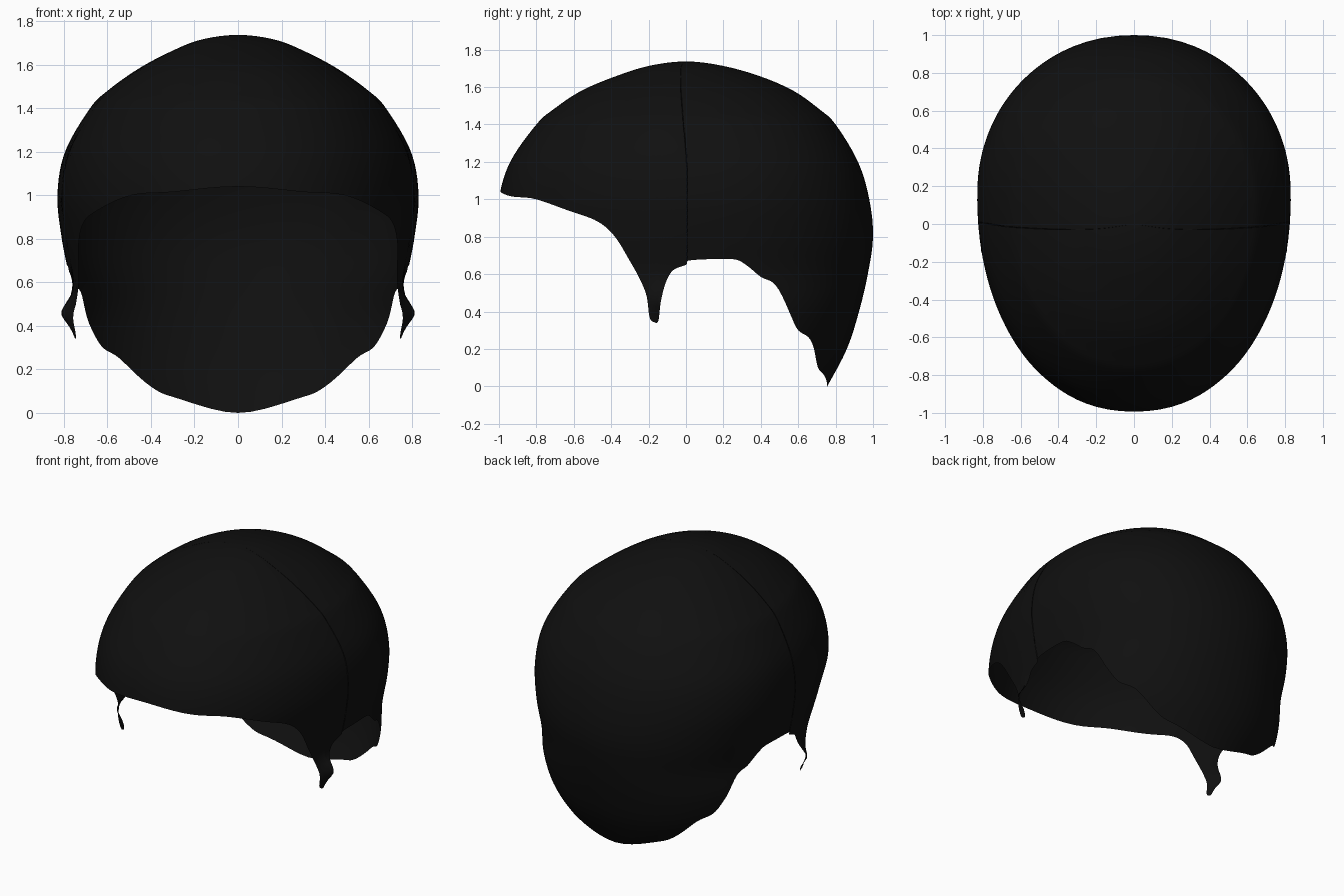
import bpy, bmesh, math

if "Cube" in bpy.data.objects:
    bpy.data.objects.remove(bpy.data.objects["Cube"])

# Profile rows: height, front y, back y, half width, centre y
ROWS = [
    (0.00, -1.00, 0.755, 0.56, 0.15), (0.20, -1.00, 0.86, 0.72, 0.15),
    (0.40, -1.00, 0.925, 0.78, 0.15), (0.60, -1.00, 0.972, 0.775, 0.15),
    (0.80, -1.00, 1.00, 0.81, 0.15), (1.00, -1.00, 0.98, 0.83, 0.15),
    (1.20, -0.94, 0.92, 0.795, 0.14), (1.40, -0.80, 0.80, 0.68, 0.10),
    (1.48, -0.71, 0.715, 0.60, 0.08), (1.58, -0.56, 0.575, 0.46, 0.05),
    (1.66, -0.37, 0.39, 0.31, 0.02), (1.715, -0.19, 0.19, 0.17, 0.0),
    (1.737, 0, 0, 0, 0)]
# Hairline seen from the side: y, z
HEM = [(-1, 1.04), (-.93, 1.015), (-.8, 1.0), (-.6, .93), (-.47, .88), (-.38, .8),
       (-.3, .67), (-.245, .57), (-.21, .48), (-.195, .37), (-.17, .343), (-.148, .35),
       (-.135, .45), (-.11, .55), (-.07, .62), (0, .65), (.03, .675), (.25, .68),
       (.32, .65), (.4, .585), (.48, .54), (.56, .38), (.6, .3), (.665, .25),
       (.7, .12), (.73, .07), (.76, 0)]
STEPS, SUB, EXP = 48, 5, 2 / 2.1


def spline(pts, t, before, after):
    """Catmull-Rom through tuples, t counted in points."""
    i = max(0, min(int(t), len(pts) - 2))
    u = t - i
    ext = [before] + pts + [after]
    return [0.5 * (2 * b + (c - a) * u + (2 * a - 5 * b + 4 * c - d) * u * u
                   + (3 * b - a - 3 * c + d) * u ** 3)
            for a, b, c, d in zip(*ext[i:i + 4])]


def row(t):
    return spline(ROWS, t, (-.2, -1, .64, .36, .15), (1.715, .19, -.19, -.17, 0))


def row_index(z):
    lo, hi = 0.0, len(ROWS) - 1.0
    for _ in range(30):
        mid = (lo + hi) / 2
        lo, hi = (mid, hi) if row(mid)[0] < z else (lo, mid)
    return lo


def hem_angle(y, z):
    _, f, b, w, c = row(row_index(z))
    k = (y - c) / (b - c) if y > c else (y - c) / (c - f)
    k = max(-1, min(1, k))
    return math.acos(math.copysign(abs(k) ** (1 / EXP), k))


def point(phi, t):
    z, f, b, w, c = row(t)
    cs, sn = math.cos(phi), max(0, math.sin(phi))
    if sn < 1e-6:
        sn = 0
    y = c + math.copysign(abs(cs) ** EXP, cs) * ((b - c) if cs > 0 else (c - f))
    x = w * sn ** EXP
    # outward curl of the sideburn tips
    if z < .62 and y < 0:
        x += .05 * math.exp(-((z - .46) / .06) ** 2) * max(0, min(1, (y + .215) / .07))
    return x, y, z


# Hairline as angle and height, closed exactly on the middle plane
keys = [(hem_angle(y, z), z) for y, z in HEM]
keys[0], keys[-1] = (math.pi, HEM[0][1]), (0, 0)
cols = [spline(keys, i / SUB, (2 * math.pi - keys[1][0], keys[1][1]),
               (-keys[-2][0], keys[-2][1]))
        for i in range((len(keys) - 1) * SUB + 1)]

# Hair shell: right half, columns run from hairline to crown
bm = bmesh.new()
grid = []
for phi, z in cols:
    t0 = row_index(max(z, 0))
    grid.append([bm.verts.new(point(phi, t0 + (len(ROWS) - 1 - t0) * j / STEPS))
                 for j in range(STEPS + 1)])
for a, b in zip(grid, grid[1:]):
    for j in range(STEPS):
        bm.faces.new((a[j], b[j], b[j + 1], a[j + 1]))
bmesh.ops.remove_doubles(bm, verts=bm.verts, dist=1e-5)
bmesh.ops.recalc_face_normals(bm, faces=bm.faces)
if sum(f.normal.x * f.calc_area() for f in bm.faces) < 0:
    bmesh.ops.reverse_faces(bm, faces=bm.faces)
for f in bm.faces:
    f.smooth = True

mesh = bpy.data.meshes.new("hair_cap")
bm.to_mesh(mesh)
bm.free()
hair = bpy.data.objects.new("hair_cap", mesh)
bpy.context.collection.objects.link(hair)
mirror = hair.modifiers.new("mirror", 'MIRROR')
mirror.merge_threshold = 0.0005

black = bpy.data.materials.new("hair_black")
black.diffuse_color = (0.005, 0.005, 0.005, 1)
black.use_nodes = True
black.node_tree.nodes["Principled BSDF"].inputs["Base Color"].default_value = black.diffuse_color
mesh.materials.append(black)
